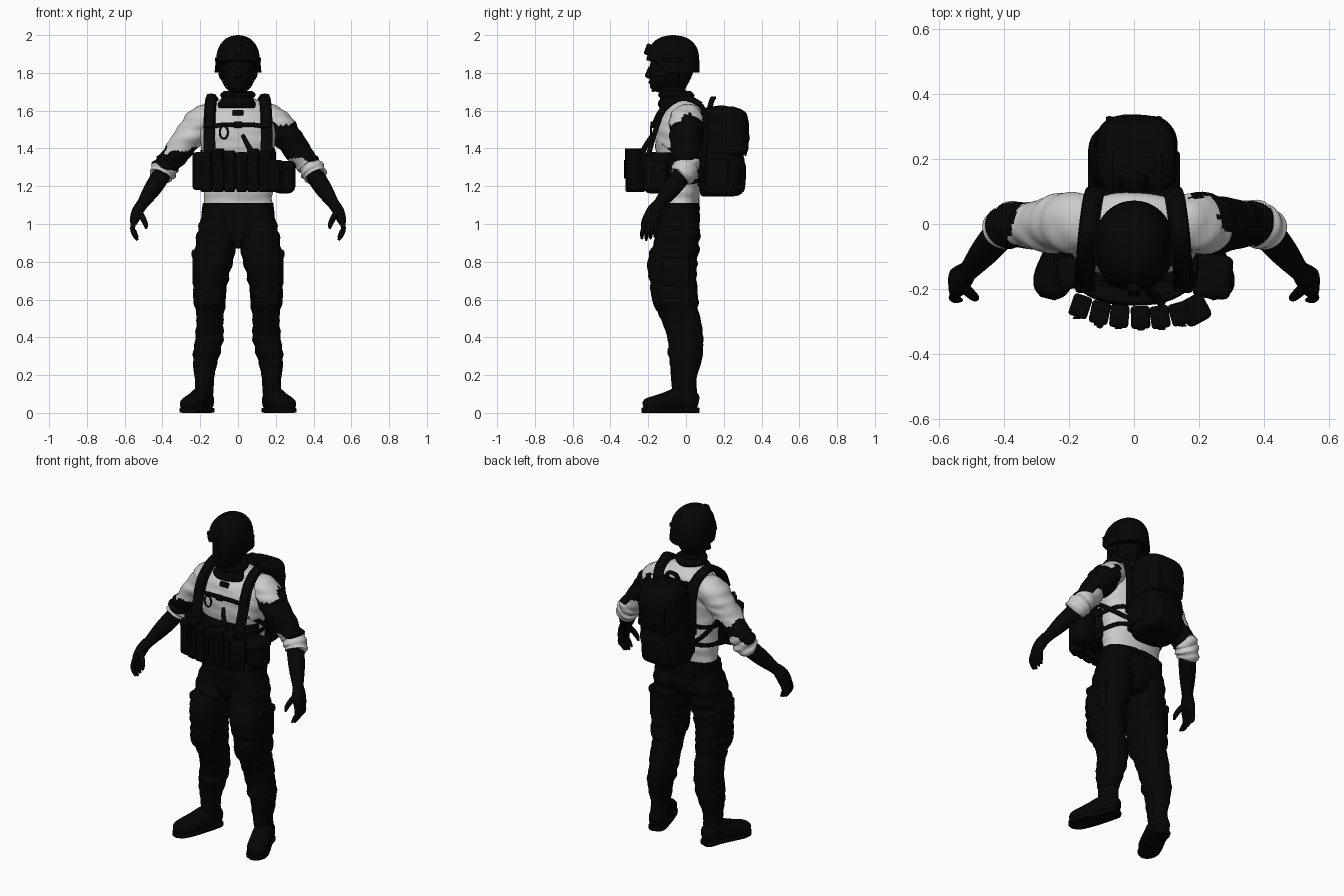
import bpy, bmesh, math
from mathutils import Vector, Matrix, noise

def material(name, v):
    m = bpy.data.materials.new(name)
    m.diffuse_color = (v, v, v, 1)
    return m

DARK, LIGHT = material("dark_fabric", 0.0015), material("light_fabric", 0.8)

def finish(name, bm, mat, mirror, angle):
    bmesh.ops.recalc_face_normals(bm, faces=bm.faces)
    me = bpy.data.meshes.new(name)
    bm.to_mesh(me)
    bm.free()
    me.shade_smooth()
    me.set_sharp_from_angle(angle=math.radians(angle))
    me.materials.append(mat)
    ob = bpy.data.objects.new(name, me)
    bpy.context.collection.objects.link(ob)
    if mirror:
        ob.modifiers.new("mirror", 'MIRROR').use_axis[0] = True
    return ob

def smooth_path(secs, sub):
    out, k = [], len(secs)
    for i in range(k - 1):
        a, b, c, d = (secs[max(0, min(k - 1, j))] for j in (i - 1, i, i + 1, i + 2))
        for s in range(sub):
            t = s / sub
            out.append([0.5 * (2*q + (r - p)*t + (2*p - 5*q + 4*r - w)*t*t + (3*q - p - 3*r + w)*t**3)
                        for p, q, r, w in zip(a, b, c, d)])
    return out + [list(secs[-1])]

def loft(name, secs, mat=DARK, n=28, sub=4, p=2.0, ref=None, wrinkle=0.0, mirror=False, sx=1):
    """Skin superellipse sections (x, y, z, ra, rb); ref makes them follow the path."""
    pts = smooth_path(secs, sub)
    bm = bmesh.new()
    rings = []
    for i, (x, y, z, ra, rb) in enumerate(pts):
        u, v = Vector((1, 0, 0)), Vector((0, 1, 0))
        if ref:
            t = (Vector(pts[min(i + 1, len(pts) - 1)][:3]) - Vector(pts[max(i - 1, 0)][:3])).normalized()
            u = Vector(ref).cross(t).normalized()
            v = t.cross(u)
        ring = []
        for k in range(n):
            a = 2 * math.pi * k / n
            c, s = math.cos(a), math.sin(a)
            off = u * math.copysign(abs(c)**(2/p), c) * ra + v * math.copysign(abs(s)**(2/p), s) * rb
            co = Vector((x, y, z)) + off
            co += off * wrinkle * noise.noise((co.x*8 + 3*sx, co.y*8, co.z*27))
            ring.append(bm.verts.new((co.x * sx, co.y, co.z)))
        rings.append(ring)
    for r0, r1 in zip(rings, rings[1:]):
        for k in range(n):
            bm.faces.new((r0[k], r0[(k+1) % n], r1[(k+1) % n], r1[k]))
    bm.faces.new(rings[0])
    bm.faces.new(rings[-1])
    return finish(name, bm, mat, mirror, 55)

def box(name, loc, size, rot=0, bevel=0.01, mat=DARK, mirror=False, tilt=0):
    bm = bmesh.new()
    bmesh.ops.create_cube(bm, size=1, matrix=Matrix.Diagonal((*size, 1)))
    bmesh.ops.bevel(bm, geom=bm.edges[:], offset=bevel, segments=3, profile=0.5, affect='EDGES')
    bm.transform(Matrix.Translation(loc) @ Matrix.Rotation(rot, 4, 'Z') @ Matrix.Rotation(tilt, 4, 'X'))
    return finish(name, bm, mat, mirror, 40)

def strap(name, path, thick, half, ref, **kw):
    return loft(name, [(*q, thick, half) for q in path], n=12, p=4, ref=ref, **kw)

X, Y, Z = (1, 0, 0), (0, 1, 0), (0, 0, 1)

# shirt body
loft("shirt", [(0, -.03, 1.06, .185, .095), (0, -.025, 1.12, .18, .095), (0, -.03, 1.2, .18, .105),
               (0, -.035, 1.32, .185, .115), (0, -.04, 1.42, .195, .122), (0, -.035, 1.5, .205, .125),
               (0, -.02, 1.57, .195, .118), (0, -.005, 1.62, .16, .1), (0, -.015, 1.652, .115, .08),
               (0, -.03, 1.67, .07, .06)], LIGHT, n=48, sub=6, p=2.3, wrinkle=.05)

# sleeves with dark patches and rolled cuffs, forearms
for s, side in ((1, "left"), (-1, "right")):
    sleeve = loft(side + "_sleeve", [(.11, 0, 1.575, .06, .075), (.19, .005, 1.54, .085, .092),
                  (.262, .0, 1.457, .076, .083), (.32, .0, 1.382, .069, .072), (.357, .002, 1.335, .063, .068),
                  (.37, .002, 1.317, .07, .074), (.38, -.002, 1.303, .062, .066), (.392, -.007, 1.286, .069, .072),
                  (.402, -.013, 1.269, .06, .063), (.41, -.02, 1.253, .062, .063),
                  (.412, -.024, 1.248, .045, .045)], LIGHT, n=64, sub=8, ref=Y, wrinkle=.15, sx=s)
    sleeve.data.materials.append(DARK)
    for f in sleeve.data.polygons:
        c = f.center
        k = .07 * noise.noise(c * 11)
        lo, hi = (1.36, 1.56) if s > 0 else (1.315, 1.405)
        if lo + k < c.z - .2 * c.y < hi + k and abs(c.x) > .17:
            f.material_index = 1
loft("forearm", [(.39, -.01, 1.285, .045, .047), (.417, -.035, 1.24, .048, .05), (.46, -.085, 1.175, .044, .045),
                 (.503, -.137, 1.11, .031, .033), (.52, -.155, 1.08, .027, .03)], ref=Y, mirror=True)

# hands
loft("palm", [(.512, -.145, 1.105, .027, .03), (.533, -.168, 1.065, .03, .042), (.549, -.183, 1.02, .024, .046),
              (.552, -.185, .995, .014, .042)], ref=Y, p=2.5, mirror=True)
for i in range(4):
    y, d = -.218 + .023 * i, .008 * abs(i - 1)
    loft("finger_%d" % (i + 1), [(.55, y, 1.02, .013, .013), (.558, y - .008, .975, .013, .013),
         (.547, y - .014, .94 + d, .012, .012), (.532, y - .016, .914 + d, .006, .006)],
         n=10, ref=Y, mirror=True)
loft("thumb", [(.53, -.19, 1.07, .018, .018), (.506, -.212, 1.035, .016, .016), (.49, -.226, 1.0, .013, .013),
               (.485, -.23, .975, .006, .006)], n=12, ref=Y, mirror=True)

# trousers
loft("trouser_seat", [(0, -.03, 1.11, .185, .1), (0, -.035, 1.0, .19, .107), (0, -.037, .93, .15, .107),
                      (0, -.035, .87, .06, .08)], n=36, p=2.3, wrinkle=.03)
loft("trouser_leg", [(.10, -.03, 1.09, .09, .098), (.105, -.037, 1.0, .1, .107), (.117, -.05, .9, .108, .119),
                     (.133, -.073, .8, .103, .13), (.147, -.067, .68, .09, .124), (.15, -.053, .6, .086, .117),
                     (.148, -.035, .52, .073, .108), (.152, -.005, .4, .075, .096), (.169, 0, .3, .069, .091),
                     (.177, -.008, .22, .057, .072), (.178, -.01, .18, .049, .064)],
     n=40, sub=8, p=2.3, wrinkle=.11, mirror=True)
box("cargo_pocket", (.219, -.055, .765), (.045, .15, .19), bevel=.02, mirror=True)
box("cargo_flap", (.222, -.055, .84), (.048, .154, .05), bevel=.016, mirror=True)
loft("knee_pad", [(.15, -.135, .54, .035, .02), (.15, -.138, .57, .062, .033), (.148, -.147, .63, .066, .038),
                  (.146, -.155, .69, .045, .025)], p=2.5, mirror=True)
loft("trouser_belt", [(0, -.03, 1.075, .19, .104), (0, -.03, 1.105, .188, .102)], n=40, sub=1, p=2.3)

# boots
loft("boot_shaft", [(.18, .0, .03, .046, .052), (.18, -.006, .1, .05, .064), (.177, -.012, .17, .05, .066),
                    (.175, -.01, .26, .053, .068)], wrinkle=.06, mirror=True)
loft("boot_foot", [(.166, .057, .055, .032, .037), (.173, .035, .06, .048, .056), (.192, -.03, .07, .054, .067),
                   (.22, -.1, .057, .058, .054), (.247, -.165, .047, .059, .043), (.26, -.203, .042, .048, .036),
                   (.265, -.222, .038, .024, .022)], ref=Z, p=2.4, mirror=True)
loft("boot_sole", [(.165, .062, .014, .03, .014), (.172, .04, .014, .049, .014), (.192, -.03, .014, .053, .014),
                   (.22, -.1, .014, .06, .014), (.247, -.165, .014, .062, .014), (.26, -.207, .014, .05, .014),
                   (.266, -.23, .014, .022, .014)], ref=Z, p=5, mirror=True)

# head and neck
loft("head", [(0, -.04, 1.6, .065, .065), (0, -.05, 1.68, .062, .068), (0, -.093, 1.712, .05, .09),
              (0, -.088, 1.75, .072, .103), (0, -.078, 1.8, .084, .115), (0, -.07, 1.86, .088, .118),
              (0, -.07, 1.94, .08, .105), (0, -.07, 1.975, .04, .05)], n=36, p=2.2)
loft("nose", [(0, -.185, 1.835, .009, .012), (0, -.195, 1.8, .012, .018), (0, -.197, 1.782, .016, .02),
              (0, -.19, 1.77, .012, .012)], n=14)
loft("lips", [(-.025, -.182, 1.748, .004, .004), (0, -.19, 1.75, .008, .01), (.025, -.182, 1.748, .004, .004)],
     n=12, ref=Z)
loft("ear", [(.085, -.06, 1.765, .008, .01), (.091, -.055, 1.79, .012, .02), (.092, -.053, 1.82, .012, .024)],
     n=14, mirror=True)
loft("scarf", [(0, -.045, 1.615, .115, .095), (0, -.05, 1.645, .102, .1), (0, -.05, 1.665, .087, .087),
               (0, -.05, 1.685, .092, .09), (0, -.05, 1.705, .077, .077), (0, -.05, 1.7, .06, .06)],
     n=36, wrinkle=.15)

# helmet, raised over the face and lower round the ears
helmet = loft("helmet", [(0, -.068, 1.83, .124, .14), (0, -.068, 1.87, .118, .139), (0, -.068, 1.925, .106, .129),
                         (0, -.068, 1.965, .082, .102), (0, -.068, 1.99, .048, .06), (0, -.068, 2.0, .008, .01)],
              n=48, sub=5, p=2.1)
for v in helmet.data.vertices:
    t = max(0, (1.9 - v.co.z) / .07)
    k = min(1, max(0, (v.co.y + .16) / .06))
    v.co.z += t * (.035 - .062 * k * k * (3 - 2 * k))
box("helmet_mount", (0, -.203, 1.925), (.036, .026, .06), bevel=.008, tilt=-.35)
box("helmet_rail", (.116, -.07, 1.87), (.014, .12, .022), bevel=.005, mirror=True)
strap("chin_strap", [(.1, -.07, 1.83), (.086, -.1, 1.77), (.053, -.15, 1.715), (0, -.175, 1.705)],
      .005, .009, Y, mirror=True)

# chest rig: panel, pouches and harness
loft("rig_panel", [(0, -.12, 1.19, .185, .115), (0, -.12, 1.2, .198, .13), (0, -.12, 1.36, .2, .13),
                   (0, -.12, 1.375, .185, .115)], n=44, p=2.3)
for i, x in enumerate((-.165, -.105, -.045, .02, .08, .14)):
    y, h, r = -.286 + 1.2 * x * x - .1 * max(0, x), (.19, .21, .2)[i % 3], x * 2
    box("magazine_pouch_%d" % (i + 1), (x, y, 1.17 + h / 2), (.056, .065, h), r, .01)
    box("pouch_flap_%d" % (i + 1), (x, y, 1.165 + h), (.059, .07, .05), r, .01)
    strap("flap_tab_%d" % (i + 1), [(x + r*.035, y - .036, 1.34), (x + r*.035, y - .036, 1.24)], .004, .012, X, sub=1)
box("grenade_pouch", (-.2, -.15, 1.28), (.075, .1, .2), .15, .02)
box("utility_pouch", (.243, -.16, 1.245), (.115, .13, .165), -.1, .035)
box("utility_flap", (.243, -.162, 1.305), (.117, .135, .055), -.1, .022)
box("side_pouch", (.187, -.265, 1.255), (.085, .085, .17), .5, .018)
loft("light_stick", [(-.105, -.3, 1.34, .012, .012), (-.105, -.31, 1.4, .012, .012)], n=12, sub=1)
loft("knife_handle", [(.025, -.18, 1.47, .01, .01), (.05, -.21, 1.42, .014, .014), (.085, -.24, 1.36, .016, .016)],
     n=12, ref=Y)
strap("shoulder_strap", [(.15, -.2, 1.36), (.152, -.16, 1.5), (.148, -.115, 1.605), (.14, -.02, 1.665),
                         (.125, .085, 1.62), (.11, .105, 1.5), (.1, .09, 1.3)], .013, .031, X, mirror=True)
strap("strap_pad", [(.152, -.175, 1.51), (.15, -.13, 1.605), (.142, -.02, 1.678), (.128, .08, 1.635)],
      .012, .024, X, mirror=True)
strap("chest_strap", [(-.15, -.165, 1.515), (-.08, -.172, 1.525), (0, -.175, 1.525), (.08, -.172, 1.525),
                      (.15, -.165, 1.515)], .006, .012, Z)
box("chest_buckle", (.0, -.18, 1.525), (.045, .016, .034), bevel=.005)
box("chest_patch", (0, -.132, 1.588), (.058, .016, .03), bevel=.005, tilt=-.3)
ring = [(-.075 + .022 * math.sin(a), -.185, 1.485 + .034 * math.cos(a), .005, .005)
        for a in (i * math.pi / 6 for i in range(13))]
loft("carabiner", ring, n=8, sub=1, ref=Y)
for z in (1.22, 1.33):
    strap("back_webbing", [(.195, -.08, z), (.188, 0, z), (.14, .07, z + .01), (0, .09, z + .02)],
          .006, .012, Z, mirror=True)
strap("pack_side_strap", [(.155, -.12, 1.43), (.195, -.04, 1.37), (.17, .05, 1.3), (.11, .12, 1.24)],
      .006, .013, Z, mirror=True)

# backpack
loft("backpack_lower", [(-.005, .165, 1.145, .1, .075), (-.005, .185, 1.16, .125, .11), (-.005, .188, 1.22, .134, .117),
                        (-.003, .193, 1.33, .134, .12), (0, .19, 1.4, .122, .1)], n=44, p=3.2, wrinkle=.06)
loft("backpack_upper", [(.003, .19, 1.36, .115, .1), (.005, .205, 1.385, .127, .122), (.006, .207, 1.48, .125, .126),
                        (.008, .205, 1.57, .12, .12), (.01, .195, 1.605, .108, .1), (.01, .185, 1.622, .08, .065)],
     n=44, p=3.2, wrinkle=.06)
loft("backpack_pocket", [(0, .265, 1.165, .08, .025), (0, .275, 1.185, .095, .036), (0, .282, 1.3, .094, .036),
                         (0, .278, 1.335, .08, .025)], p=3.5)
for s in (-1, 1):
    strap("pack_strap", [(.075*s, .1, 1.61), (.075*s, .2, 1.622), (.075*s, .285, 1.59), (.075*s, .322, 1.53),
                         (.075*s, .326, 1.44), (.075*s, .315, 1.36)], .005, .011, X)
strap("pack_handle", [(-.04, .12, 1.59), (-.032, .135, 1.65), (0, .145, 1.668), (.032, .135, 1.65), (.04, .12, 1.59)],
      .008, .014, Y)
box("pack_side_pocket", (.127, .165, 1.27), (.03, .12, .15), bevel=.012, mirror=True)
box("pack_back_panel", (0, .085, 1.4), (.22, .05, .42), bevel=.02)
